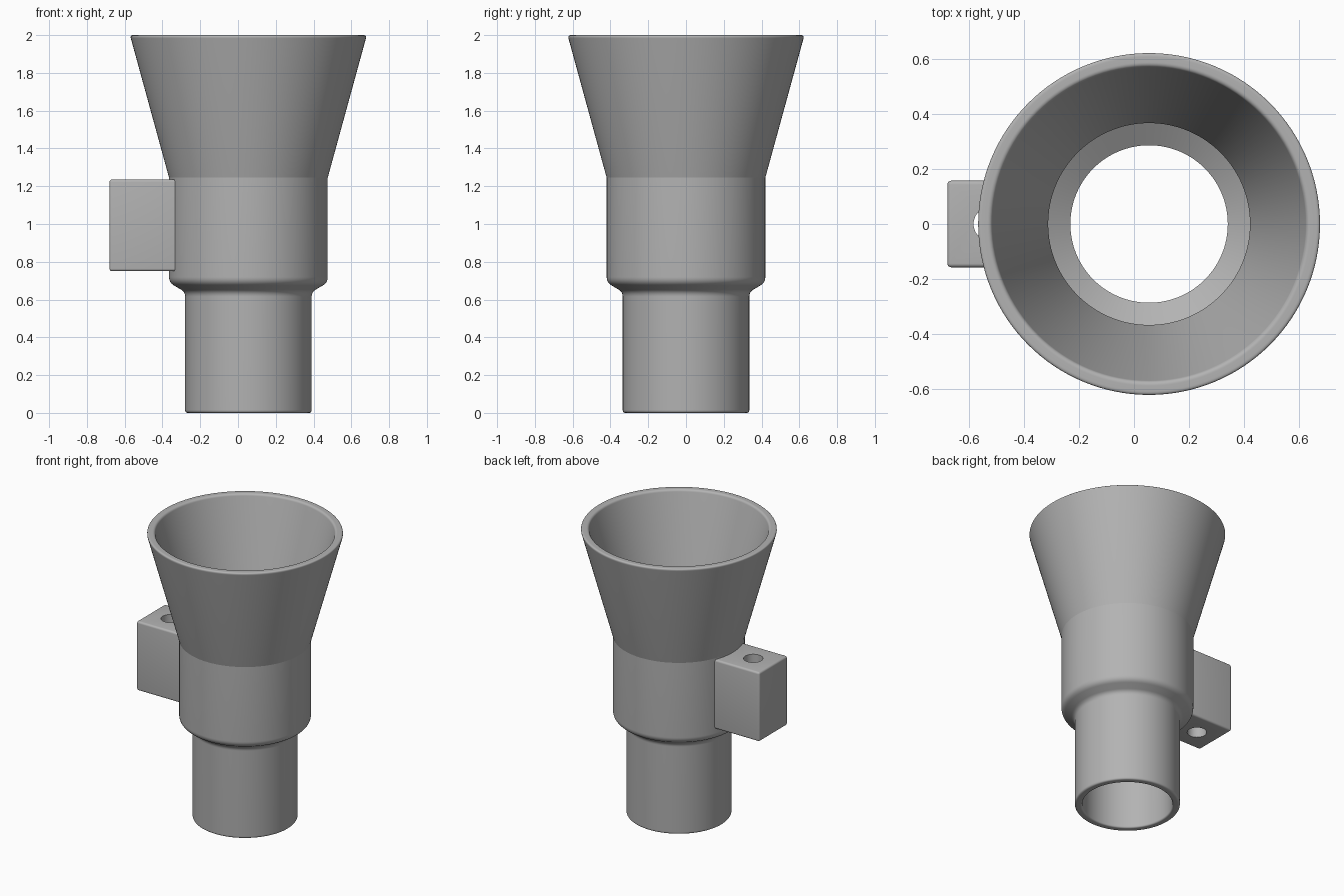
import bpy, bmesh, math
from mathutils import Vector, Matrix

cube = bpy.data.objects.get("Cube")
if cube:
    bpy.data.objects.remove(cube, do_unlink=True)

AXIS_X = 0.055

# Plain grey plastic
grey = bpy.data.materials.new("grey plastic")
grey.use_nodes = True
colour = (0.45, 0.45, 0.45, 1)
grey.diffuse_color = colour
shader = grey.node_tree.nodes["Principled BSDF"]
shader.inputs["Base Color"].default_value = colour
shader.inputs["Roughness"].default_value = 0.6


def make_object(name, bm):
    bmesh.ops.recalc_face_normals(bm, faces=bm.faces)
    mesh = bpy.data.meshes.new(name)
    bm.to_mesh(mesh)
    bm.free()
    obj = bpy.data.objects.new(name, mesh)
    bpy.context.collection.objects.link(obj)
    mesh.materials.append(grey)
    return obj


def select_only(obj):
    bpy.ops.object.select_all(action="DESELECT")
    obj.select_set(True)
    bpy.context.view_layer.objects.active = obj


def smooth(obj, degrees):
    select_only(obj)
    bpy.ops.object.shade_smooth_by_angle(angle=math.radians(degrees))


def rounded(corners, steps=12):
    """Closed profile of (radius, height, rounding) with softened corners."""
    path = []
    for i, (r, z, size) in enumerate(corners):
        here = Vector((r, z))
        if not size:
            path.append(here)
            continue
        before = Vector(corners[i - 1][:2])
        after = Vector(corners[(i + 1) % len(corners)][:2])
        a = here + (before - here).normalized() * size
        b = here + (after - here).normalized() * size
        for k in range(steps + 1):
            t = k / steps
            path.append(a * (1 - t) ** 2 + here * 2 * t * (1 - t) + b * t * t)
    return path


def lathe(name, path, sides=128):
    bm = bmesh.new()
    rings = []
    for s in range(sides):
        turn = Matrix.Rotation(math.tau * s / sides, 4, "Z")
        rings.append([bm.verts.new(turn @ Vector((p.x, 0, p.y))) for p in path])
    for s in range(sides):
        one, two = rings[s], rings[(s + 1) % sides]
        for i in range(len(path)):
            j = (i + 1) % len(path)
            bm.faces.new((one[i], two[i], two[j], one[j]))
    return make_object(name, bm)


# Hollow funnel: spout, shoulder, collar and flared mouth
funnel = lathe("funnel_body", rounded([
    (0.335, 0, 0.016),
    (0.335, 0.64, 0.025),
    (0.42, 0.69, 0.03),
    (0.42, 1.245, 0),
    (0.627, 2, 0.018),
    (0.575, 2, 0.015),
    (0.368, 1.245, 0),
    (0.368, 0.73, 0),
    (0.287, 0.68, 0),
    (0.287, 0, 0.014),
]))
funnel.location.x = AXIS_X
smooth(funnel, 14)

# Mounting block with softened edges
bm = bmesh.new()
bmesh.ops.create_cube(bm, size=1)
bmesh.ops.scale(bm, vec=(0.36, 0.316, 0.486), verts=bm.verts)
bmesh.ops.translate(bm, vec=(-0.5, 0, 0.993), verts=bm.verts)
bmesh.ops.bevel(bm, geom=bm.edges[:], offset=0.014, segments=5,
                profile=0.5, affect="EDGES")
block = make_object("mounting_block", bm)

# Vertical screw hole through the block
bm = bmesh.new()
bmesh.ops.create_cone(bm, cap_ends=True, segments=64, radius1=0.062,
                      radius2=0.062, depth=1)
bmesh.ops.translate(bm, vec=(-0.523, 0, 1), verts=bm.verts)
cutter = make_object("screw_hole_cutter", bm)
cutter.hide_render = True

cut = block.modifiers.new("screw hole", "BOOLEAN")
cut.operation = "DIFFERENCE"
cut.solver = "EXACT"
cut.object = cutter
select_only(block)
bpy.ops.object.modifier_apply(modifier=cut.name)
bpy.data.objects.remove(cutter, do_unlink=True)
smooth(block, 30)
